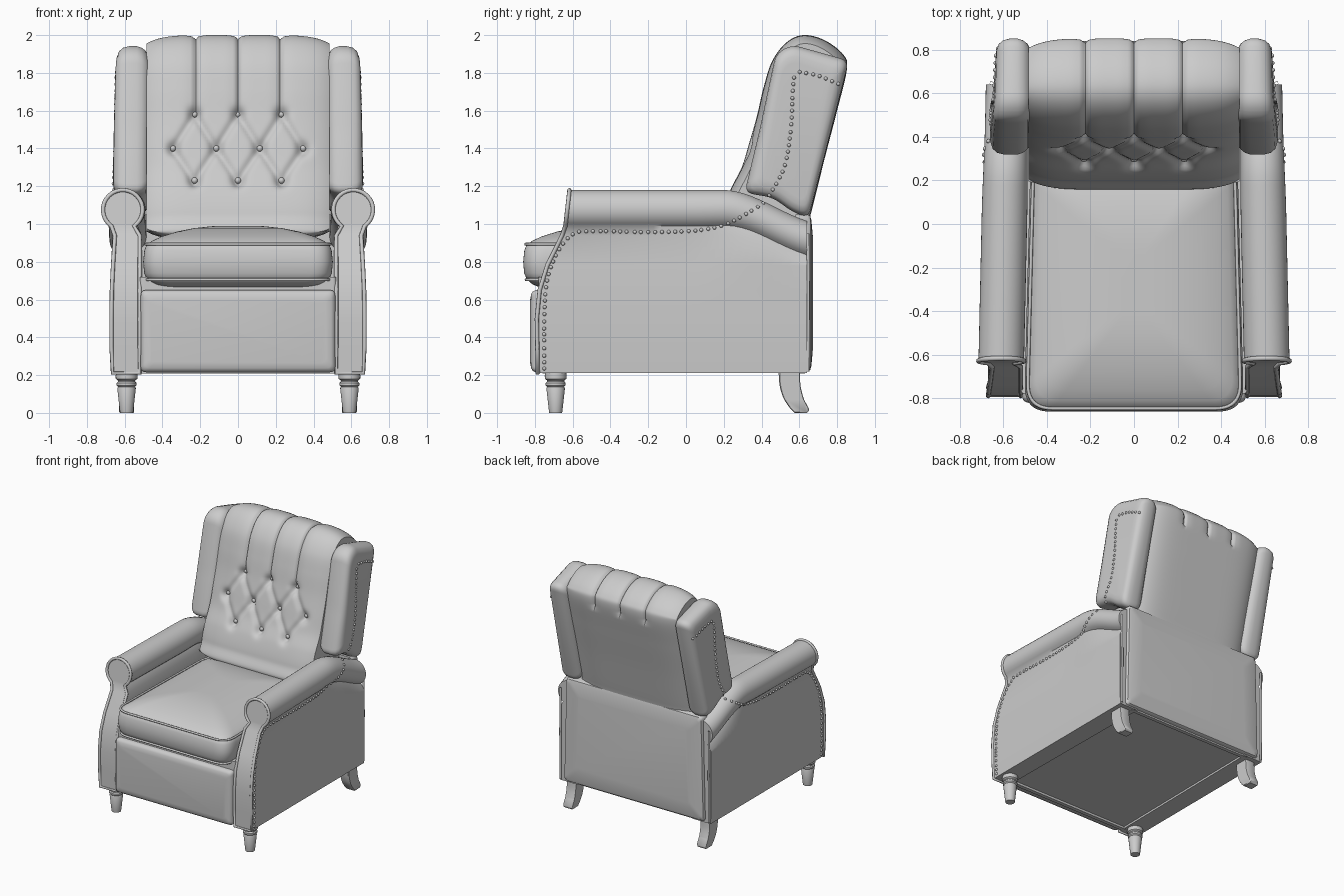
import bpy, bmesh, math
from mathutils import Vector
from mathutils.bvhtree import BVHTree

if "Cube" in bpy.data.objects:
    bpy.data.objects.remove(bpy.data.objects["Cube"])

grey = bpy.data.materials.new("grey upholstery")
grey.diffuse_color = (0.6, 0.6, 0.6, 1)
grey.use_nodes = True
grey.node_tree.nodes["Principled BSDF"].inputs["Base Color"].default_value = grey.diffuse_color


def finish(name, bm, mirror=False):
    bmesh.ops.recalc_face_normals(bm, faces=bm.faces)
    tree = BVHTree.FromBMesh(bm)
    me = bpy.data.meshes.new(name)
    bm.to_mesh(me)
    bm.free()
    me.materials.append(grey)
    ob = bpy.data.objects.new(name, me)
    bpy.context.collection.objects.link(ob)
    if mirror:
        m = ob.modifiers.new("mirror", 'MIRROR')
        m.use_mirror_merge = False
    return tree


def loft(rings, caps=True):
    """Skin closed rings of points."""
    bm = bmesh.new()
    vs = [[bm.verts.new(p) for p in r] for r in rings]
    n = len(rings[0])
    for a, b in zip(vs, vs[1:]):
        for i in range(n):
            bm.faces.new((a[i], a[(i + 1) % n], b[(i + 1) % n], b[i]))
    if caps:
        bm.faces.new(vs[0])
        bm.faces.new(vs[-1])
    return bm, vs


def rounded(pts, r, n=6):
    """Polygon with rounded corners."""
    out = []
    pts = [Vector(p) for p in pts]
    for i, p in enumerate(pts):
        a, b = pts[i - 1] - p, pts[(i + 1) % len(pts)] - p
        s = p + a.normalized() * min(r, a.length * .48)
        e = p + b.normalized() * min(r, b.length * .48)
        for k in range(n + 1):
            t = k / n
            out.append(s * (1 - t) ** 2 + p * 2 * t * (1 - t) + e * t * t)
    return out


def catmull(pts, n, closed=False):
    pts = [Vector(p) for p in pts]
    m, out = len(pts), []
    for i in range(m if closed else m - 1):
        g = (lambda k: pts[k % m]) if closed else (lambda k: pts[max(0, min(m - 1, k))])
        a, b, c, d = g(i - 1), g(i), g(i + 1), g(i + 2)
        for k in range(n):
            t = k / n
            out.append(.5 * (2 * b + (c - a) * t + (2 * a - 5 * b + 4 * c - d) * t * t
                             + (3 * b - a - 3 * c + d) * t ** 3))
    return out if closed else out + [pts[-1]]


def inset(outline, d):
    lo = [min(p[k] for p in outline) for k in (0, 1)]
    hi = [max(p[k] for p in outline) for k in (0, 1)]
    c = [(l + h) / 2 for l, h in zip(lo, hi)]
    s = [1 - 2 * d / (h - l) for l, h in zip(lo, hi)]
    return [tuple(c[k] + (p[k] - c[k]) * s[k] for k in (0, 1)) for p in outline]


AX = {'x': lambda a, b, c: (c, a, b), 'y': lambda a, b, c: (a, c, b), 'z': lambda a, b, c: (a, b, c)}


def pillow(name, outline, layers, axis, mirror=False, bend=None):
    """Stack of inset copies of an outline: (position, inset) per layer."""
    rings = [[AX[axis](a, b, c) for a, b in inset(outline, d)] for c, d in layers]
    if bend:
        rings = [[bend(*p) for p in r] for r in rings]
    return finish(name, loft(rings)[0], mirror)


def tube(name, pts, r, closed=True):
    cu = bpy.data.curves.new(name, 'CURVE')
    cu.dimensions = '3D'
    cu.bevel_depth, cu.bevel_resolution = r, 2
    sp = cu.splines.new('POLY')
    sp.points.add(len(pts) - 1)
    for q, p in zip(sp.points, pts):
        q.co = (*p, 1)
    sp.use_cyclic_u = closed
    cu.materials.append(grey)
    bpy.context.collection.objects.link(bpy.data.objects.new(name, cu))


def studs(name, spots, r, mirror=False):
    bm = bmesh.new()
    for p in spots:
        g = bmesh.ops.create_uvsphere(bm, u_segments=10, v_segments=6, radius=r)
        bmesh.ops.translate(bm, verts=g['verts'], vec=p)
    finish(name, bm, mirror)


def nail_row(tree, path, step=.036):
    """Evenly spaced points along a side path, dropped onto the outer surface."""
    pts, out, left = catmull(path, 30), [], 0
    for a, b in zip(pts, pts[1:]):
        left -= (b - a).length
        if left <= 0:
            left += step
            hit = tree.ray_cast(Vector((2, b[0], b[1])), Vector((-1, 0, 0)))[0]
            if hit:
                out.append(hit)
    return out


def smooth(a, b, v):
    t = max(0, min(1, (v - a) / (b - a)))
    return t * t * (3 - 2 * t)


# Arms with rolled tops, lofted from front to back
front_curve = [(.21, -.785), (.5, -.79), (.65, -.775), (.78, -.735), (.88, -.68), (.98, -.64), (1.2, -.615)]


def front_y(z):
    for (z0, y0), (z1, y1) in zip(front_curve, front_curve[1:]):
        if z <= z1:
            return y0 + (y1 - y0) * (z - z0) / (z1 - z0)
    return front_curve[-1][1]


def arm_ring(t, grow=0):
    y = -.62 + 1.26 * t
    k = smooth(.05, .45, y)
    top = 1.18 - .14 * smooth(.2, .75, y) * 1.3
    r, cx = .105 - .006 * k + grow, .61 - .028 * t
    zc = top - r + grow
    xo = .66 + .008 * k + grow
    h = [(.665 + grow, .21), (.67 + grow, .35), (.67 + grow, .5), (.668 + grow, .65),
         (xo + .002, .78), (xo - .008 * (1 - k), zc - r * 1.3)]
    arc = [(cx + r * math.cos(a), zc + r * math.sin(a))
           for a in (math.radians(-55 + 290 * i / 23) for i in range(24))]
    inner = [(.52 - .015 * t - grow, z) for x, z in reversed(h)]
    return [(x, front_y(z) * (1 - t) + .64 * t, z) for x, z in h + arc + inner]


bm, vs = loft([arm_ring(i / 30) for i in range(31)], caps=False)
for ring in (vs[0], vs[-1]):
    n = len(ring)
    for i in range(n // 2 - 1):
        bm.faces.new((ring[i], ring[i + 1], ring[n - 2 - i], ring[n - 1 - i]))
arm_tree = finish("arm", bm, True)
for s in (1, -1):
    tube("arm_front_piping", [(s * x, y, z) for x, y, z in arm_ring(0)], .011)
    tube("arm_back_piping", [(s * .655, .645, .22), (s * .655, .648, .6), (s * .655, .645, .95)], .008, False)

# Frame, footrest panel, lower back panel
pillow("frame", rounded([(-.52, -.78), (.52, -.78), (.52, .62), (-.52, .62)], .02), [(.225, 0), (.72, 0)], 'z')
for s in (-.76, .6):
    pillow("bottom_rail", rounded([(-.54, s), (.54, s), (.54, s + .03), (-.54, s + .03)], .005), [(.208, 0), (.24, 0)], 'z')
pillow("footrest_panel", rounded([(-.515, .215), (.515, .215), (.515, .65), (-.515, .65)], .03),
       [(-.75, 0), (-.795, 0), (-.812, .008), (-.82, .022), (-.825, .05)], 'y')
pillow("lower_back_panel", rounded([(-.62, .22), (.62, .22), (.60, 1.05), (-.60, 1.05)], .03),
       [(.58, 0), (.645, 0), (.658, .008), (.664, .03), (.672, .12)], 'y')

# Seat cushion with piping
seat = rounded([(-.505, -.862), (.505, -.862), (.475, .32), (-.475, .32)], .12, 10)
pillow("seat_cushion", seat,
       [(.65, .16), (.66, .1), (.68, .05), (.705, .02), (.74, .005), (.8, 0), (.86, .006), (.89, .018),
        (.912, .05), (.935, .1), (.96, .18), (.978, .27), (.988, .36), (.99, .44)], 'z')
for z, d in ((.893, .014), (.705, .016)):
    tube("seat_piping", [(x, y, z) for x, y in inset(seat, d)], .008)

# Tufted backrest: side profile swept across, pressed in at buttons, folds and channels
buttons = [(x, z) for z, xs in ((1.58, (-.23, 0, .23)), (1.4, (-.345, -.115, .115, .345)), (1.23, (-.23, 0, .23)))
           for x in xs]
folds = [(Vector(a), Vector(b)) for a in buttons for b in buttons
         if .1 < a[1] - b[1] < .25 and abs(a[0] - b[0]) < .13]
prof = catmull([(.19, .93), (.195, 1.05), (.235, 1.18), (.295, 1.3), (.335, 1.43), (.375, 1.57), (.41, 1.72),
                (.455, 1.86), (.53, 1.96), (.62, 2.0), (.73, 1.975), (.83, 1.9), (.852, 1.82), (.80, 1.6),
                (.735, 1.35), (.66, 1.05), (.62, .93)], 9, True)


def press(x, z, front):
    d = 0
    if front and z < 1.75:
        p = Vector((x, z))
        d = max(math.exp(-((p - Vector(b)).length / .035) ** 2) for b in buttons) * .03
        f = 9
        for a, b in folds:
            t = max(0, min(1, (p - a).dot(b - a) / (b - a).length_squared))
            f = min(f, (p - a - (b - a) * t).length)
        d += .016 * math.exp(-(f / .02) ** 2)
    if z > (1.58 if front else 1.78):
        c = min(abs(x - q) for q in (-.225, 0, .225))
        d += .016 * math.exp(-(c / .009) ** 2) + .008 * math.exp(-(c / .04) ** 2)
    return d


rings = []
for i in range(97):
    x = -.485 + .97 * i / 96
    ring = []
    for j, p in enumerate(prof):
        tan = (prof[(j + 1) % len(prof)] - prof[j - 1]).normalized()
        front = j < 9 * 9
        d = press(x, p[1], front) + .045 * abs(x / .485) ** 6
        ring.append((x, p[0] + tan[1] * d, p[1] - tan[0] * d))
    rings.append(ring)
back_tree = finish("backrest", loft(rings)[0])
studs("tuft_buttons", [back_tree.ray_cast(Vector((x, -2, z)), Vector((0, 1, 0)))[0] for x, z in buttons], .017)

# Wings
wing = rounded([(.31, 1.165), (.39, 1.5), (.475, 1.9), (.56, 1.95), (.862, 1.865), (.65, 1.035), (.57, 1.06), (.46, 1.14)], .05)
wing_tree = pillow("wing", wing,
                   [(.468, .09), (.474, .055), (.488, .025), (.51, .008), (.535, 0), (.6, 0), (.63, .008),
                    (.65, .025), (.661, .055), (.664, .09)], 'x', True,
                   lambda x, y, z: (x - (.02 * smooth(.4, .7, y) + .012 * (z - 1.1)) * (x > .56), y, z))

# Nail heads along arms and wings
studs("arm_nails", nail_row(arm_tree, [(-.75, .23), (-.75, .5), (-.735, .7), (-.68, .85), (-.6, .945), (-.5, .962),
                                       (-.2, .957), (.05, .965), (.2, .995), (.33, 1.06), (.44, 1.13)]), .01, True)
studs("wing_nails", nail_row(wing_tree, [(.44, 1.15), (.52, 1.3), (.555, 1.5), (.565, 1.7), (.575, 1.8)])
      + nail_row(wing_tree, [(.6, 1.805), (.7, 1.785), (.81, 1.74)]), .01, True)

# Turned front legs
disc = [(.59 + .058 * math.cos(a), -.69 + .058 * math.sin(a)) for a in (math.tau * i / 24 for i in range(24))]
pillow("front_leg", disc, [(z, .058 - r) for z, r in
       ((0, .034), (.012, .036), (.13, .049), (.138, .045), (.146, .053), (.158, .053), (.165, .046), (.172, .046),
        (.18, .057), (.195, .058), (.22, .055))], 'z', True)

# Curved back legs
leg = catmull([(.49, .23), (.495, .15), (.515, .08), (.55, .025)], 5) + \
      catmull([(.575, 0), (.64, .0), (.652, .02)], 2) + catmull([(.625, .07), (.607, .14), (.602, .23)], 5)
pillow("back_leg", leg, [(.55, .006), (.556, 0), (.624, 0), (.63, .006)], 'x', True)

# Smooth shading with sharp edges kept
for ob in bpy.context.collection.objects:
    if ob.type == 'MESH':
        ob.select_set(True)
        bpy.context.view_layer.objects.active = ob
bpy.ops.object.shade_smooth_by_angle(angle=math.radians(40))
